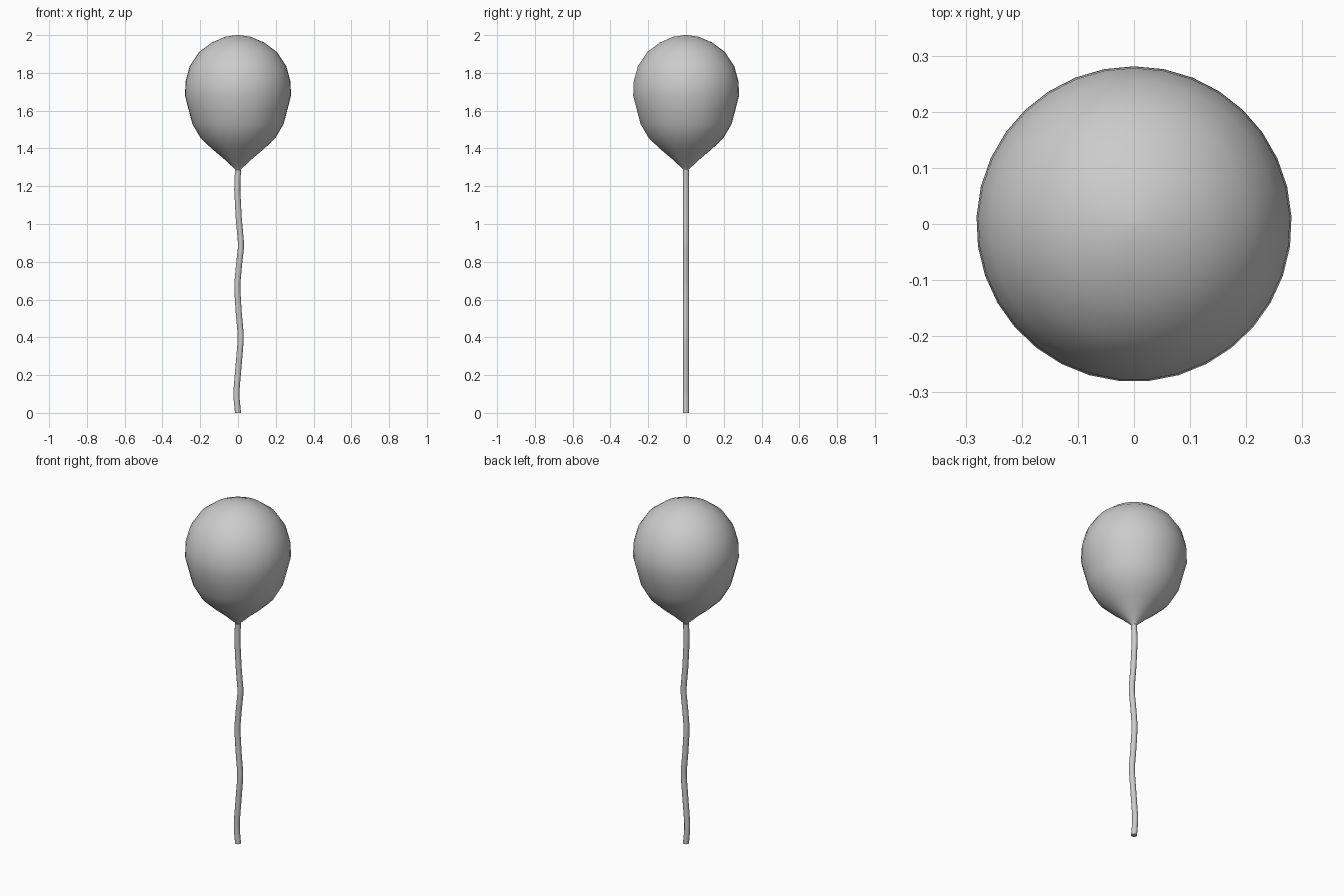
import bpy, bmesh
from math import sin, cos, pi, radians

if "Cube" in bpy.data.objects:
    bpy.data.objects.remove(bpy.data.objects["Cube"])


def lofted(name, rings, sides, start=pi / 2):
    """Skin horizontal circles given as (x offset, z, radius)."""
    bm = bmesh.new()
    loops = []
    for x, z, r in rings:
        loops.append([bm.verts.new((x + r * cos(start + 2 * pi * i / sides),
                                    r * sin(start + 2 * pi * i / sides), z))
                      for i in range(sides)])
    for a, b in zip(loops, loops[1:]):
        for i in range(sides):
            j = (i + 1) % sides
            bm.faces.new((a[i], a[j], b[j], b[i]))
    bm.faces.new(loops[0][::-1])
    bm.faces.new(loops[-1])
    bmesh.ops.recalc_face_normals(bm, faces=bm.faces)
    mesh = bpy.data.meshes.new(name)
    bm.to_mesh(mesh)
    bm.free()
    ob = bpy.data.objects.new(name, mesh)
    bpy.context.collection.objects.link(ob)
    bpy.ops.object.select_all(action='DESELECT')
    ob.select_set(True)
    bpy.context.view_layer.objects.active = ob
    bpy.ops.object.shade_smooth_by_angle(angle=radians(40))
    return ob


# Balloon: teardrop profile from the neck up to the crown
profile = [(1.28, 0.010), (1.29, 0.016), (1.305, 0.032), (1.345, 0.075),
           (1.395, 0.135), (1.455, 0.198), (1.53, 0.242), (1.61, 0.263),
           (1.68, 0.281), (1.755, 0.278), (1.835, 0.256), (1.91, 0.206),
           (1.96, 0.140), (1.991, 0.068), (2.0, 0.008)]
lofted("balloon", [(0, z, r) for z, r in profile], 33)

# String: gently wavy from side to side
path = [(0.0, 0.0), (-0.008, 0.08), (-0.008, 0.12), (0.003, 0.25),
        (0.014, 0.38), (0.014, 0.42), (0.004, 0.53), (-0.003, 0.64),
        (-0.003, 0.69), (0.005, 0.78), (0.015, 0.87), (0.015, 0.91),
        (0.004, 1.03), (-0.004, 1.18), (-0.003, 1.23), (0.0, 1.285)]
lofted("string", [(x, z, 0.016) for x, z in path], 12)
